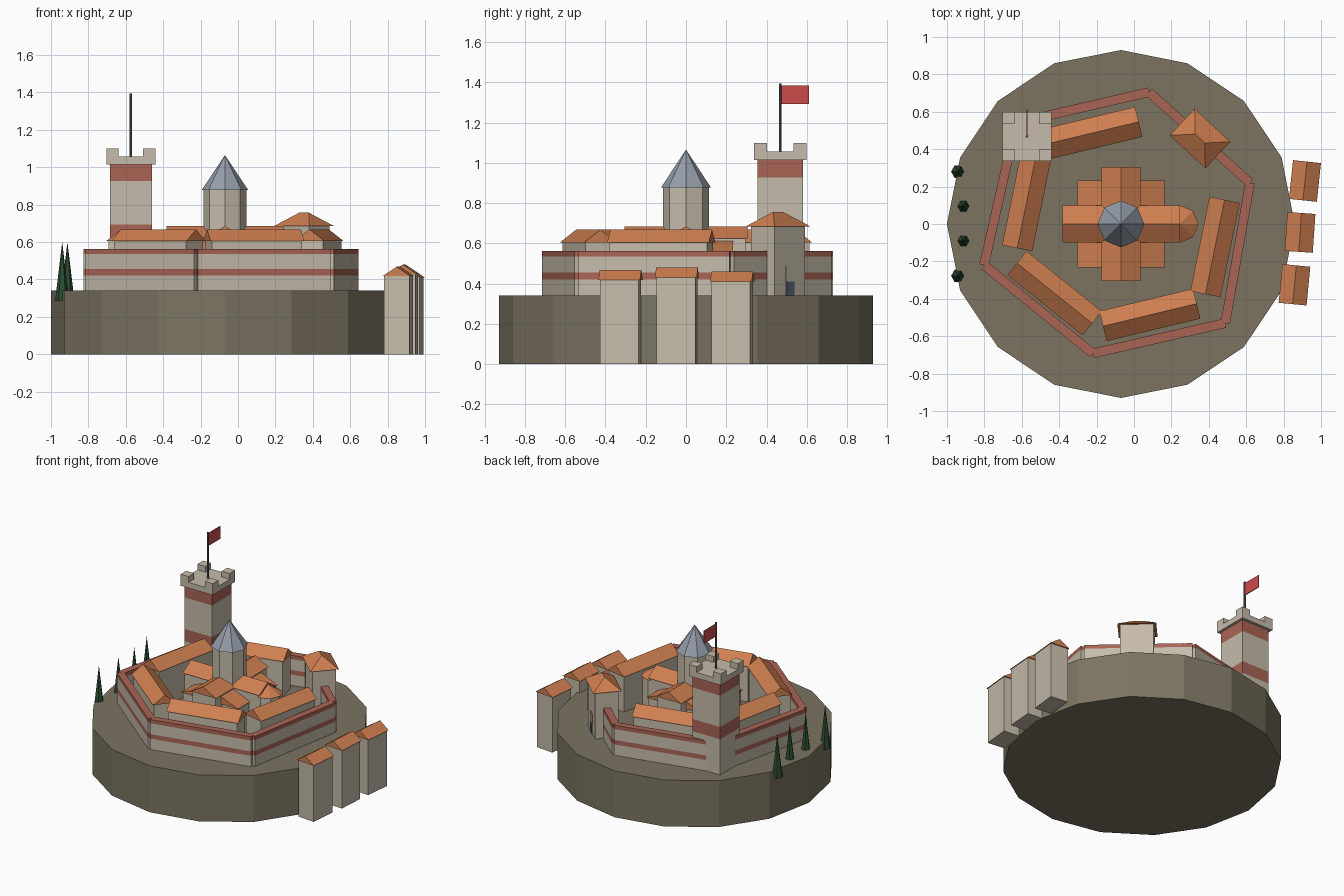
import bpy, bmesh, math
from mathutils import Matrix, Vector

old = bpy.data.objects.get("Cube")
if old:
    bpy.data.objects.remove(old, do_unlink=True)


def material(name, r, g, b):
    m = bpy.data.materials.new(name)
    m.use_nodes = True
    m.diffuse_color = (r, g, b, 1)
    bsdf = next(n for n in m.node_tree.nodes if n.type == 'BSDF_PRINCIPLED')
    bsdf.inputs["Base Color"].default_value = (r, g, b, 1)
    return m


STONE = material("pale_stone", .56, .50, .40)
BRICK = material("red_brick", .40, .13, .09)
TILE = material("orange_tile", .62, .21, .08)
EARTH = material("hill_earth", .20, .175, .12)
SLATE = material("blue_slate", .30, .34, .40)
GREEN = material("dark_green", .025, .075, .035)
RED = material("flag_red", .60, .07, .07)
METAL = material("pole_grey", .13, .12, .09)
DOOR = material("door_blue_grey", .10, .14, .18)


def finish(name, bm, mats, x=0, y=0, angle=0):
    bmesh.ops.recalc_face_normals(bm, faces=bm.faces)
    mesh = bpy.data.meshes.new(name)
    bm.to_mesh(mesh)
    bm.free()
    for m in mats:
        mesh.materials.append(m)
    ob = bpy.data.objects.new(name, mesh)
    ob.location = (x, y, 0)
    ob.rotation_euler.z = math.radians(angle)
    bpy.context.collection.objects.link(ob)
    return ob


def add_box(bm, sx, sy, z0, z1, x=0, y=0, index=0):
    mat = Matrix.Translation((x, y, (z0 + z1) / 2)) @ Matrix.Diagonal((sx, sy, z1 - z0, 1))
    verts = bmesh.ops.create_cube(bm, size=1, matrix=mat)["verts"]
    for f in {f for v in verts for f in v.link_faces}:
        f.material_index = index


def box(name, x, y, sx, sy, z0, z1, mat, angle=0):
    bm = bmesh.new()
    add_box(bm, sx, sy, z0, z1)
    return finish(name, bm, [mat], x, y, angle)


def cone(name, x, y, sides, r0, r1, z0, z1, mat, angle=0):
    bm = bmesh.new()
    bmesh.ops.create_cone(bm, cap_ends=True, segments=sides, radius1=r0, radius2=r1,
                          depth=z1 - z0, matrix=Matrix.Translation((0, 0, (z0 + z1) / 2)))
    bmesh.ops.remove_doubles(bm, verts=bm.verts, dist=1e-5)
    return finish(name, bm, [mat], x, y, angle)


def roof(name, x, y, length, width, z0, z1, angle=0, ridge=None):
    """Pitched roof with the ridge along local x; a short ridge makes hips."""
    ridge = length if ridge is None else ridge
    bm = bmesh.new()
    l, w, r = length / 2, width / 2, ridge / 2
    a, b, c, d = [bm.verts.new((px, py, z0)) for px, py in ((-l, -w), (l, -w), (l, w), (-l, w))]
    e, f = bm.verts.new((-r, 0, z1)), bm.verts.new((r, 0, z1))
    for face in ((a, b, f, e), (c, d, e, f), (b, c, f), (d, a, e), (d, c, b, a)):
        bm.faces.new(face)
    return finish(name, bm, [TILE], x, y, angle)


def house(name, x, y, length, width, base, eave, top, angle, inset=.02):
    box(name + "_walls", x, y, length - inset, width - inset, base, eave, STONE, angle)
    roof(name + "_roof", x, y, length, width, eave, top, angle)


CX = -.07          # centre of the hill
GROUND = .30       # buildings sink a little into the hill

# Hill
cone("hill", CX, 0, 16, .93, .93, 0, .342, EARTH)

# Ring wall: banded straight runs between the corners
corners = [Vector(p) for p in ((.62, .22), (.08, .705), (-.63, .54),
                               (-.802, -.22), (-.22, -.692), (.488, -.53))]
courses = ((GROUND, .422, 0), (.422, .455, 1), (.455, .535, 0), (.535, .563, 1))
for i, a in enumerate(corners):
    b = corners[(i + 1) % 6]
    mid, run = (a + b) / 2, b - a
    bm = bmesh.new()
    for z0, z1, index in courses:
        add_box(bm, run.length, .05, z0, z1, index=index)
    finish(f"ring_wall_{i + 1}", bm, [STONE, BRICK], mid.x, mid.y,
           math.degrees(math.atan2(run.y, run.x)))

# Long houses inside the wall
for name, x, y, angle in (("south_house", .085, -.486, 13.5), ("north_house", -.225, .486, 13.5),
                          ("east_house", .433, -.123, 78.5), ("west_house", -.573, .123, 78.5),
                          ("southwest_house", -.425, -.37, -38.7)):
    house(name, x, y, .515, .165, GROUND, .605, .668, angle)

# Gatehouse on the north-east wall
gx, gy, ga = .353, .457, -43
box("gatehouse_walls", gx, gy, .225, .16, GROUND, .69, STONE, ga)
roof("gatehouse_roof", gx, gy, .26, .195, .685, .757, ga, ridge=.07)
out = Vector((math.sin(math.radians(-ga)), math.cos(math.radians(ga)))) * .08
box("gate_frame", gx + out.x, gy + out.y, .065, .008, .34, .485, STONE, ga)
box("gate_door", gx + out.x, gy + out.y, .055, .012, .34, .41, DOOR, ga)

# Church: crossing block, two naves, rounded apse, domed drum
house("church_block", CX, 0, .465, .465, GROUND, .555, .65, 90)
house("church_cross_nave", CX, 0, .61, .208, GROUND, .625, .685, 90)
house("church_long_nave", CX, 0, .625, .2, GROUND, .625, .685, 0)
cone("apse_walls", .245, 0, 8, .09, .09, GROUND, .61, STONE)
cone("apse_roof", .245, 0, 8, .1, 0, .61, .67, TILE)
cone("church_drum", CX, 0, 8, .115, .115, .55, .88, STONE)
cone("church_spire", CX, 0, 8, .125, 0, .877, 1.065, SLATE)

# Great tower with brick bands and corner merlons
tx, ty = -.573, .468
bm = bmesh.new()
for z0, z1, index in ((GROUND, .605, 0), (.605, .695, 1), (.695, .927, 0), (.927, 1.015, 1)):
    add_box(bm, .224, .224, z0, z1, index=index)
add_box(bm, .262, .262, 1.015, 1.057)
for sx in (-1, 1):
    for sy in (-1, 1):
        add_box(bm, .065, .065, 1.057, 1.1, sx * .0985, sy * .0985)
finish("great_tower", bm, [STONE, BRICK], tx, ty)
cone("flag_pole", tx, ty, 8, .007, .007, 1.057, 1.395, METAL)
box("flag", tx, ty + .072, .006, .144, 1.293, 1.385, RED)

# Conical trees on the west side
for i, (x, y) in enumerate(((-.94, .28), (-.912, .095), (-.912, -.09), (-.94, -.277))):
    cone(f"tree_{i + 1}", x, y, 6, .038, 0, .285, .6, GREEN, 30)

# Tall houses at the foot of the hill
for i, (x, y, eave, angle) in enumerate(((.914, .23, .41, 84), (.888, -.045, .43, 86),
                                         (.858, -.325, .418, 84.5))):
    house(f"foot_house_{i + 1}", x, y, .208, .15, 0, eave, eave + .05, angle, .015)
